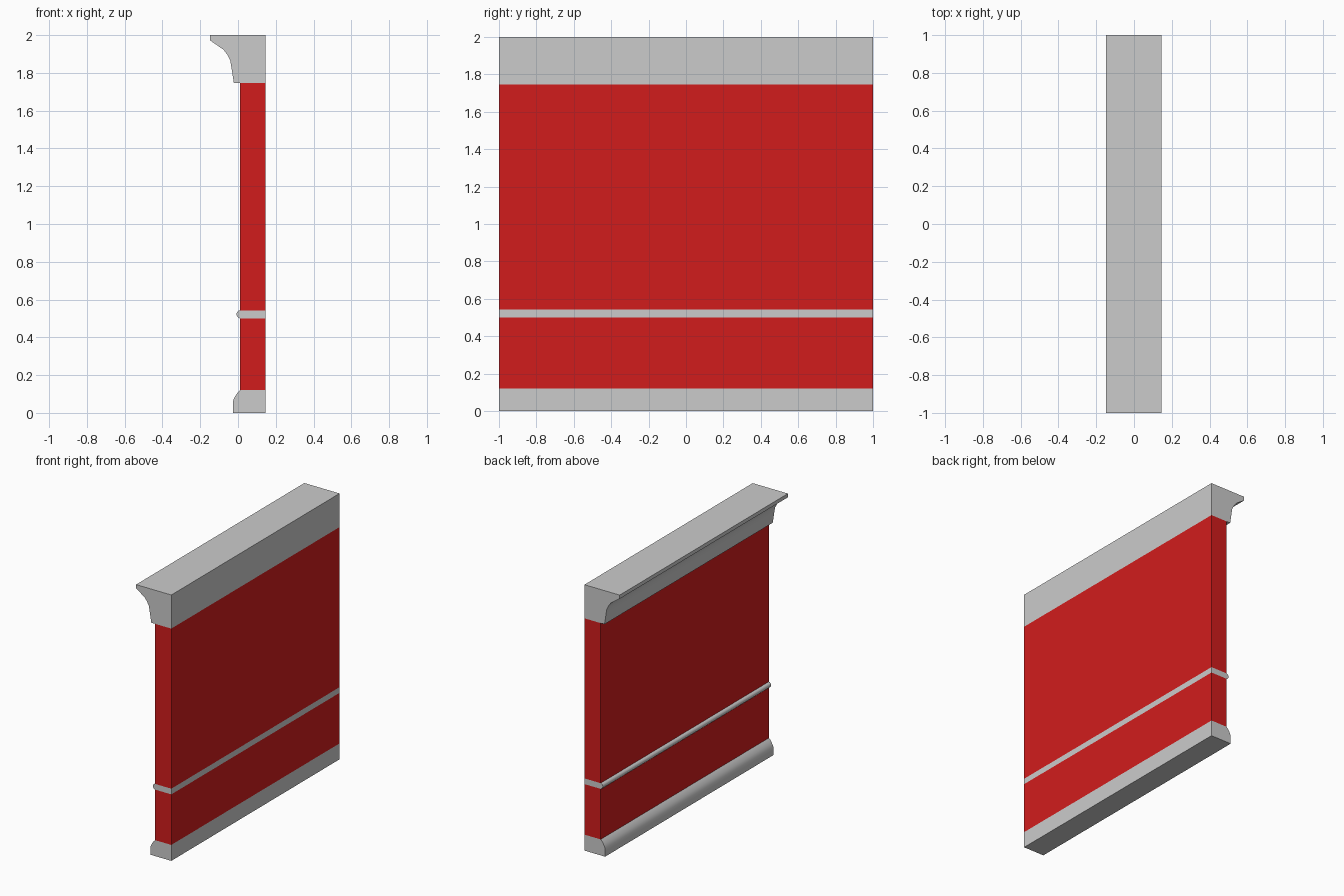
import bpy, bmesh, math

if "Cube" in bpy.data.objects:
    bpy.data.objects.remove(bpy.data.objects["Cube"])

BACK, FACE = 0.145, 0.01   # flat rear plane and front plane of the wall
HALF = 1.0                 # half length along y

red = bpy.data.materials.new("red_paint")
red.diffuse_color = (0.64, 0.012, 0.012, 1)
red.use_nodes = True
red.node_tree.nodes["Principled BSDF"].inputs["Base Color"].default_value = red.diffuse_color


def extrude_profile(name, pts, skip=(), mat=None):
    """Prism along y from an xz outline; skip lists hidden contact sides."""
    bm = bmesh.new()
    front = [bm.verts.new((x, -HALF, z)) for x, z in pts]
    back = [bm.verts.new((x, HALF, z)) for x, z in pts]
    n = len(pts)
    bm.faces.new(front)
    bm.faces.new(back[::-1])
    for i in range(n):
        if i not in skip:
            j = (i + 1) % n
            bm.faces.new((front[j], front[i], back[i], back[j]))
    area = sum(pts[i][0] * pts[(i + 1) % n][1] - pts[(i + 1) % n][0] * pts[i][1]
               for i in range(n))
    if area < 0:
        bmesh.ops.reverse_faces(bm, faces=bm.faces[:])
    me = bpy.data.meshes.new(name)
    bm.to_mesh(me)
    bm.free()
    ob = bpy.data.objects.new(name, me)
    bpy.context.collection.objects.link(ob)
    if mat:
        me.materials.append(mat)
    bpy.ops.object.select_all(action='DESELECT')
    ob.select_set(True)
    bpy.context.view_layer.objects.active = ob
    bpy.ops.object.shade_smooth_by_angle(angle=math.radians(40))
    return ob


# Heights of the part boundaries
BASE, RAIL_LO, RAIL_HI, CROWN = 0.12, 0.50, 0.543, 1.747

# Baseboard with chamfered front lip (side 1 touches the wall)
extrude_profile("baseboard", [
    (BACK, 0), (BACK, BASE), (FACE, BASE), (-0.002, 0.108),
    (-0.015, 0.088), (-0.027, 0.063), (-0.027, 0)], skip=(1,))

# Painted wall panels, open where they meet the trim
for name, lo, hi in (("lower_wall", BASE, RAIL_LO), ("upper_wall", RAIL_HI, CROWN)):
    extrude_profile(name, [(BACK, lo), (BACK, hi), (FACE, hi), (FACE, lo)],
                    skip=(1, 3), mat=red)

# Rounded chair rail
mid, r = (RAIL_LO + RAIL_HI) / 2, (RAIL_HI - RAIL_LO) / 2
nose = [(FACE + 0.003 - r * math.sin(math.pi * k / 6), mid + r * math.cos(math.pi * k / 6))
        for k in range(1, 6)]
extrude_profile("chair_rail",
                [(BACK, RAIL_LO), (BACK, RAIL_HI), (FACE, RAIL_HI)] + nose + [(FACE, RAIL_LO)],
                skip=(1, 8))

# Crown moulding with concave cove (last side touches the wall)
extrude_profile("crown_moulding", [
    (BACK, CROWN), (BACK, 2.0), (-0.148, 2.0), (-0.148, 1.972),
    (-0.077, 1.923), (-0.057, 1.897), (-0.041, 1.866), (-0.035, 1.83),
    (-0.022, CROWN), (FACE, CROWN)], skip=(9,))
